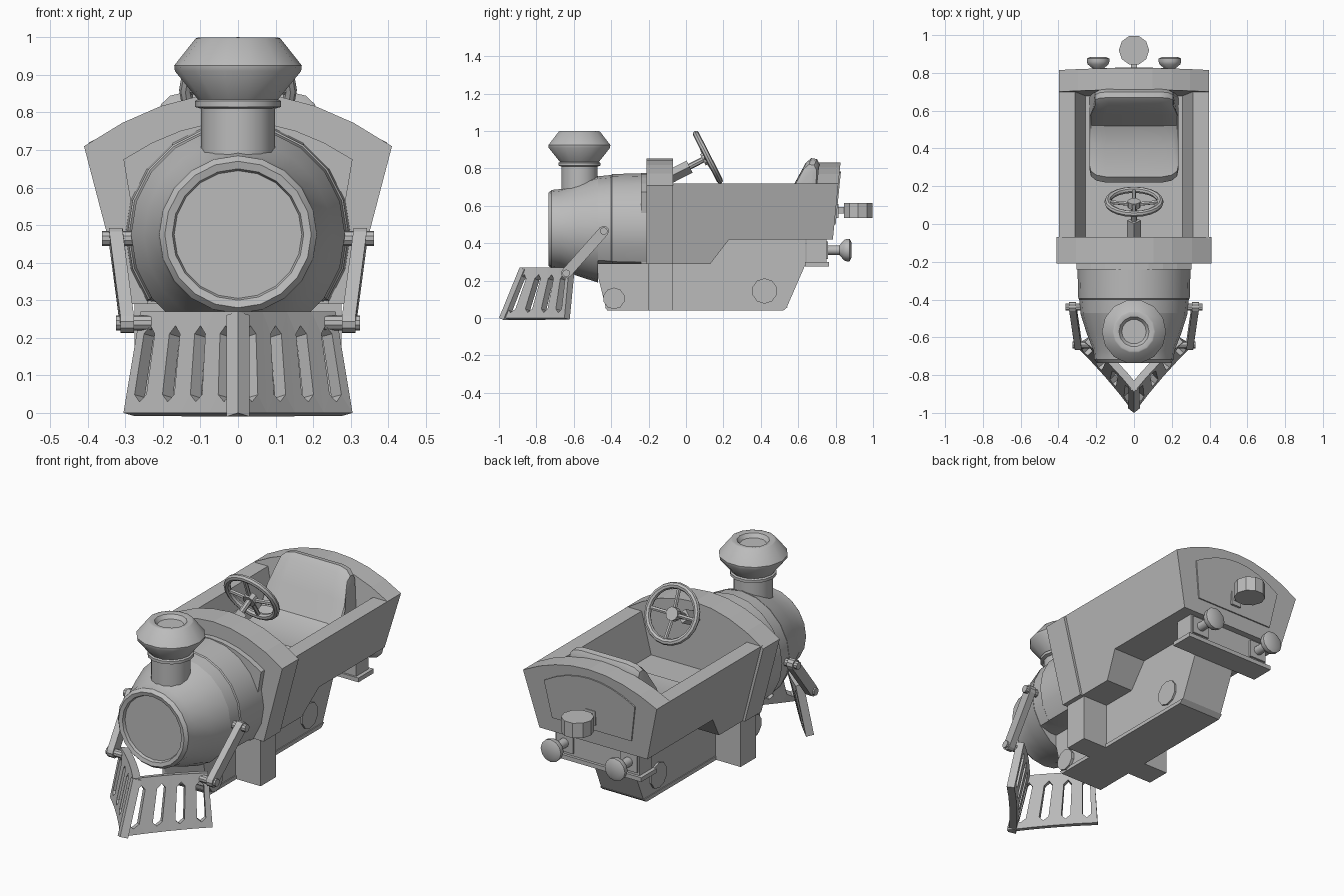
import bpy, bmesh
from math import sin, cos, pi, atan2
from mathutils import Vector, Matrix

if "Cube" in bpy.data.objects:
    bpy.data.objects.remove(bpy.data.objects["Cube"])

grey = bpy.data.materials.new("plain_grey")
grey.use_nodes = True
grey.diffuse_color = (0.5, 0.5, 0.5, 1)
grey.node_tree.nodes["Principled BSDF"].inputs["Base Color"].default_value = (0.5, 0.5, 0.5, 1)


def finish(name, bm, smooth=False):
    bmesh.ops.recalc_face_normals(bm, faces=bm.faces)
    me = bpy.data.meshes.new(name)
    bm.to_mesh(me)
    bm.free()
    me.materials.append(grey)
    ob = bpy.data.objects.new(name, me)
    bpy.context.collection.objects.link(ob)
    if smooth:
        bpy.ops.object.select_all(action="DESELECT")
        ob.select_set(True)
        bpy.context.view_layer.objects.active = ob
        bpy.ops.object.shade_smooth_by_angle(angle=0.6)
    return ob


def loft(name, rings, smooth=False, caps=True):
    """Skin a list of closed point rings."""
    bm = bmesh.new()
    rows = [[bm.verts.new(p) for p in ring] for ring in rings]
    for a, b in zip(rows, rows[1:]):
        for i in range(len(a)):
            j = (i + 1) % len(a)
            bm.faces.new((a[i], a[j], b[j], b[i]))
    if caps:
        bm.faces.new(rows[0])
        bm.faces.new(rows[-1])
    return finish(name, bm, smooth)


def side_prism(name, profile, x0, x1):
    """Extrude a (y, z) profile in x; x0 and x1 are functions of z."""
    return loft(name, [[(x(z), y, z) for y, z in profile] for x in (x0, x1)])


def front_prism(name, profile, y0, y1, lean=0):
    return loft(name, [[(x, y + lean * (z - 0.72), z) for x, z in profile] for y in (y0, y1)])


def box(name, x0, x1, y0, y1, z0, z1):
    return front_prism(name, [(x0, z0), (x1, z0), (x1, z1), (x0, z1)], y0, y1)


def lathe(name, profile, origin, axis, n, floor=None):
    """Revolve (radius, distance) pairs about an axis."""
    turn = Vector((0, 0, 1)).rotation_difference(Vector(axis)).to_matrix()
    rings = []
    for r, d in profile:
        ring = [Vector(origin) + turn @ Vector((r * cos(2 * pi * i / n), r * sin(2 * pi * i / n), d))
                for i in range(n)]
        if floor:
            for p in ring:
                p.z = max(p.z, floor)
        rings.append(ring)
    return loft(name, rings, True)


def rod(name, p0, p1, r, n=10):
    d = Vector(p1) - Vector(p0)
    return lathe(name, [(r, 0), (r, d.length)], p0, d.normalized(), n)


def arch(half, side, top, foot, bottom, n=8):
    """Tapered panel outline with a curved crown."""
    pts = [(-foot, bottom), (foot, bottom)]
    for i in range(n + 1):
        t = 1 - 2 * i / n
        pts.append((half * t, side + (top - side) * (1 - t * t)))
    return pts


# Boiler: tapered nose, band and flat-bottomed rear drum
C = 0.475
lathe("boiler_nose", [(0.17, 0.015), (0.175, 0), (0.195, -0.005), (0.21, 0.012), (0.215, 0.06),
                      (0.25, 0.15), (0.285, 0.26)], (0, -0.73, C), (0, 1, 0), 20)
lathe("boiler_drum", [(0.283, 0), (0.29, 0.07), (0.295, 0.075), (0.3, 0.26)],
      (0, -0.47, C), (0, 1, 0), 20, floor=0.29)
front_prism("boiler_collar", arch(0.305, 0.675, 0.777, 0.24, 0.29), -0.24, -0.2)

# Chimney with dished top
lathe("chimney", [(0.098, 0.6), (0.098, 0.81), (0.115, 0.815), (0.115, 0.83), (0.107, 0.835),
                  (0.168, 0.91), (0.17, 0.925), (0.113, 0.997), (0.105, 1.0), (0.08, 0.995),
                  (0.065, 0.975)], (0, -0.57, 0), (0, 0, 1), 14)


# Cab front and tub
def outer(z):
    return 0.397 - 0.256 * (0.72 - z)


front_prism("cab_front", arch(0.41, 0.71, 0.853, 0.3, 0.29), -0.21, -0.07)
tub = [(-0.08, 0.72), (0.815, 0.72), (0.785, 0.42), (0.23, 0.42), (0.13, 0.29), (-0.08, 0.29)]
for side, s in (("left", 1), ("right", -1)):
    side_prism(side + "_wall", tub, lambda z: s * (outer(z) - 0.085), lambda z: s * outer(z))
tub_floor = [(-0.08, 0.5), (0.77, 0.5)] + tub[2:]
side_prism("tub_floor", tub_floor, lambda z: 0.02 - outer(z), lambda z: outer(z) - 0.02)
front_prism("tub_back", arch(0.397, 0.72, 0.832, 0.32, 0.42), 0.7, 0.815, lean=0.1)
front_prism("back_panel", arch(0.27, 0.7, 0.785, 0.235, 0.5), 0.813, 0.822, lean=0.1)

# Chassis with side discs, skid plate and cross step
chassis = [(-0.47, 0.3), (-0.47, 0.22), (-0.43, 0.06), (0.54, 0.06), (0.64, 0.29), (0.64, 0.43), (0, 0.43)]
side_prism("chassis", chassis, lambda z: -0.125, lambda z: 0.125)
skid = [(-0.435, 0.06), (-0.42, 0.04), (0.52, 0.04), (0.545, 0.06)]
side_prism("skid_plate", skid, lambda z: -0.13, lambda z: 0.13)
rod("front_discs", (-0.14, -0.385, 0.105), (0.14, -0.385, 0.105), 0.058)
rod("rear_discs", (-0.135, 0.42, 0.145), (0.135, 0.42, 0.145), 0.068)
box("cross_step", -0.275, 0.275, -0.2, -0.07, 0.04, 0.3)

# Rear beam, buffers and tail lamp
box("rear_beam", -0.25, 0.25, 0.645, 0.75, 0.295, 0.425)
box("beam_plate", -0.27, 0.27, 0.635, 0.765, 0.277, 0.3)
for side, x in (("left", 0.19), ("right", -0.19)):
    box(side + "_buffer_base", x - 0.05, x + 0.05, 0.74, 0.76, 0.315, 0.41)
    lathe(side + "_buffer", [(0.025, 0), (0.025, 0.07), (0.055, 0.095), (0.06, 0.11), (0.06, 0.125),
                             (0.04, 0.135)], (x, 0.75, 0.363), (0, 1, 0), 12)
box("lamp_bracket", -0.03, 0.03, 0.79, 0.815, 0.535, 0.61)
box("lamp_arm", -0.015, 0.015, 0.8, 0.86, 0.56, 0.595)
rod("tail_lamp", (0, 0.92, 0.535), (0, 0.92, 0.615), 0.08)

# Bucket seat with rounded flanks
seat = [(0.22, 0.49), (0.22, 0.55), (0.25, 0.58), (0.42, 0.57), (0.52, 0.61), (0.58, 0.72),
        (0.64, 0.83), (0.67, 0.855), (0.7, 0.85), (0.715, 0.82), (0.7, 0.49)]
stations = [(0.235, 0.8), (0.228, 0.9), (0.2, 0.97), (0.15, 1)]
stations += [(-x, k) for x, k in reversed(stations)]
loft("seat", [[(x * (0.9 if z > 0.8 else 1), 0.55 + (y - 0.55) * k, 0.52 + (z - 0.52) * k) for y, z in seat]
              for x, k in stations], True)

# Steering wheel and column
axis = Vector((0, 0.89, 0.456)).normalized()
hub = Vector((0, 0.117, 0.86))
tilt = Vector((0, 0, 1)).rotation_difference(axis).to_matrix()
bm = bmesh.new()
rows = []
for i in range(20):
    a = 2 * pi * i / 20
    rows.append([])
    for j in range(8):
        b = 2 * pi * j / 8
        r = 0.14 + 0.017 * cos(b)
        rows[-1].append(bm.verts.new(hub + tilt @ Vector((r * cos(a), r * sin(a), 0.017 * sin(b)))))
for i in range(20):
    for j in range(8):
        p, q, k = rows[i], rows[(i + 1) % 20], (j + 1) % 8
        bm.faces.new((p[j], q[j], q[k], p[k]))
finish("steering_wheel", bm, True)
for i in range(4):
    d = tilt @ Vector((cos(i * pi / 2), sin(i * pi / 2), 0))
    rod("wheel_spoke", hub - axis * 0.015, hub + d * 0.135, 0.011, 6)
rod("wheel_hub", hub - axis * 0.03, hub + axis * 0.005, 0.035)
rod("steering_column", hub - axis * 0.17, hub, 0.016, 8)
rod("column_mount", hub - axis * 0.23, hub - axis * 0.11, 0.036, 4)

# Slotted plough: each half is a curved panel with pointed slots
SLOTS = 4


def plough_point(u, v):
    tip = Vector((0, -1 + 0.11 * v, 0.27 * v))
    end = Vector((0.305 - 0.045 * v, -0.65 + 0.025 * v, 0.27 * v))
    return tip.lerp(end, u) + Vector((0, 0.06 * u * (1 - u), 0))


bm = bmesh.new()
for i in range(SLOTS):
    def pt(u, v):
        return bm.verts.new(plough_point((i + u) / SLOTS, v))
    a, b, c, d = pt(0, 0), pt(1, 0), pt(1, 1), pt(0, 1)
    low, lr, hr, high, hl, ll = (pt(0.5, 0.11), pt(0.71, 0.18), pt(0.71, 0.78),
                                 pt(0.5, 0.86), pt(0.29, 0.78), pt(0.29, 0.18))
    for f in ((a, ll, hl, d), (b, c, hr, lr), (a, b, lr, low, ll), (d, hl, high, hr, c)):
        bm.faces.new(f)
bmesh.ops.remove_doubles(bm, verts=bm.verts, dist=0.0005)
plough = finish("plough", bm)
facing = sum((p.normal.y for p in plough.data.polygons))
mod = plough.modifiers.new("thickness", "SOLIDIFY")
mod.thickness = 0.04
mod.offset = -1 if facing < 0 else 1
mod = plough.modifiers.new("mirror", "MIRROR")
mod.use_clip = True

# Side links between boiler and plough, with bolts
top, end = Vector((0, -0.44, 0.465)), Vector((0, -0.64, 0.24))
ang = atan2(top.z - end.z, top.y - end.y)
outline = []
for centre, x, start in ((top, 0.325, -pi / 2), (end, 0.295, pi / 2)):
    for i in range(6):
        t = ang + start + pi * i / 5
        outline.append((x, centre.y + 0.028 * cos(t), centre.z + 0.028 * sin(t)))
for side, s in (("left", 1), ("right", -1)):
    loft(side + "_link", [[(s * (x + w), y, z) for x, y, z in outline] for w in (-0.018, 0.018)])
    rod(side + "_upper_bolt", (s * 0.27, top.y, top.z), (s * 0.362, top.y, top.z), 0.02)
    rod(side + "_lower_bolt", (s * 0.23, end.y, end.z), (s * 0.325, end.y, end.z), 0.02)
